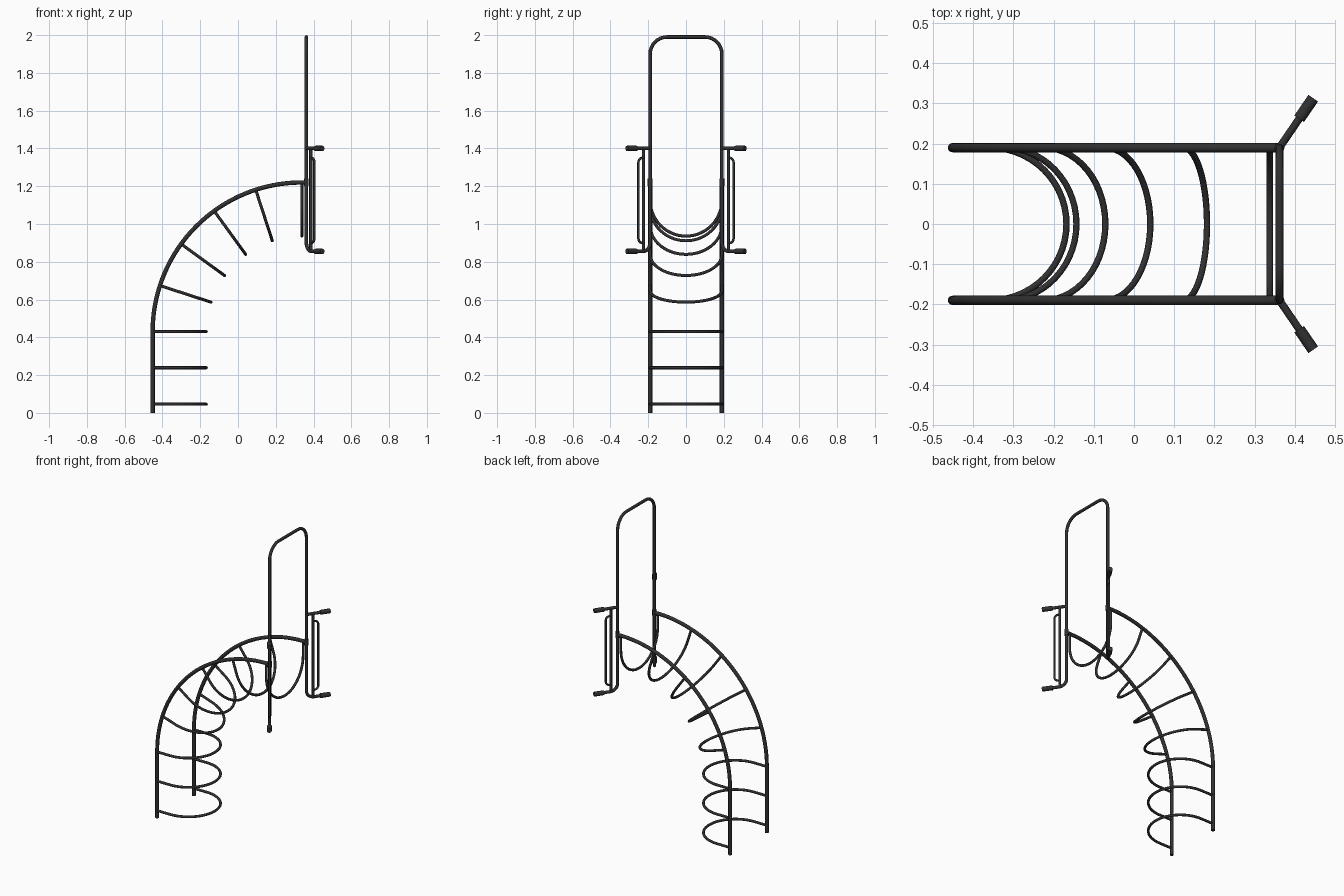
import bpy
from math import sin, cos, pi, radians
from mathutils import Vector

if "Cube" in bpy.data.objects:
    bpy.data.objects.remove(bpy.data.objects["Cube"])

mat = bpy.data.materials.new("dark_metal")
mat.diffuse_color = (0.03, 0.03, 0.03, 1)
mat.use_nodes = True
mat.node_tree.nodes["Principled BSDF"].inputs["Base Color"].default_value = mat.diffuse_color

CX, CZ, R = 0.338, 0.43, 0.79     # centre and radius of the bent rails
HALF, HX = 0.19, 0.362            # half width, x of the hoop
OUT = Vector((0.564, 0.826, 0))   # direction of the wall brackets


def tube(name, pts, r, cyclic=False, sides=4):
    """Round capped tube along a list of points."""
    cu = bpy.data.curves.new(name, 'CURVE')
    cu.dimensions = '3D'
    cu.bevel_depth = r
    cu.bevel_resolution = sides
    cu.use_fill_caps = True
    sp = cu.splines.new('POLY')
    sp.points.add(len(pts) - 1)
    for p, q in zip(sp.points, pts):
        p.co = (*q, 1)
    sp.use_cyclic_u = cyclic
    ob = bpy.data.objects.new(name, cu)
    bpy.context.collection.objects.link(ob)
    bpy.ops.object.select_all(action='DESELECT')
    ob.select_set(True)
    bpy.context.view_layer.objects.active = ob
    bpy.ops.object.convert(target='MESH')
    ob = bpy.context.object
    ob.name = name
    ob.data.materials.append(mat)
    bpy.ops.object.shade_smooth_by_angle(angle=radians(40))
    return ob


def fillet(pts, r, n=8):
    """Round the inner right-angled corners of a path."""
    pts = [Vector(p) for p in pts]
    out = [pts[0]]
    for a, b, c in zip(pts, pts[1:], pts[2:]):
        u, v = (a - b).normalized(), (c - b).normalized()
        o = b + (u + v) * r
        for i in range(n + 1):
            t = pi / 2 * i / n
            out.append(o - v * r * cos(t) - u * r * sin(t))
    return out + [pts[-1]]


# curved side rails
arc = [(CX - R * cos(pi / 2 * i / 32), CZ + R * sin(pi / 2 * i / 32)) for i in range(33)]
for s, side in ((-1, "front"), (1, "back")):
    path = [(x, s * HALF, z) for x, z in [(CX - R, 0)] + arc + [(HX, CZ + R)]]
    tube(f"{side}_rail", path, 0.0115)


# U-shaped steps, set square to the rails
def step(name, x, z, a):
    uv = [(0, HALF)]
    uv += [(0.094 + HALF * sin(pi * i / 28), HALF * cos(pi * i / 28)) for i in range(29)]
    uv += [(0, -HALF)]
    tube(name, [(x + d * cos(a), y, z - d * sin(a)) for d, y in uv], 0.008)


for i, z in enumerate((0.046, 0.239)):
    step(f"lower_step_{i + 1}", CX - R, z, 0)
for i in range(6):
    a = radians(18 * i)
    step(f"upper_step_{i + 1}", CX - R * cos(a), CZ + R * sin(a), a)

# tall hoop: two straight legs and rounded top corners
hoop = [(HX, -HALF, 0.9), (HX, -HALF, 1.99), (HX, HALF, 1.99), (HX, HALF, 0.9)]
tube("hoop", fillet(hoop, 0.09), 0.0095)

# wall brackets, grips and handles on both sides
for s, side in ((-1, "front"), (1, "back")):
    def at(d, z):
        return Vector((HX + OUT.x * d, s * (HALF + OUT.y * d), z))

    tube(f"{side}_lower_bracket", fillet([at(0, 0.902), at(0, 0.855), at(0.1, 0.855)], 0.046), 0.0095)
    tube(f"{side}_upper_bracket", [at(0, 1.4), at(0.1, 1.4)], 0.0095)
    tube(f"{side}_bracket_post", [at(0.042, 0.855), at(0.042, 1.4)], 0.0085)
    tube(f"{side}_handle", fillet([at(0.042, 0.9), at(0.075, 0.9), at(0.075, 1.35), at(0.042, 1.35)], 0.025), 0.0065)
    for z, level in ((0.855, "lower"), (1.4, "upper")):
        grip = tube(f"{side}_{level}_grip", [at(0.087, z), at(0.149, z)], 0.0145)
        bev = grip.modifiers.new("soft_ends", 'BEVEL')
        bev.width, bev.segments, bev.limit_method = 0.002, 2, 'ANGLE'
        bev.angle_limit = radians(50)
    # sleeve joining rail and hoop
    tube(f"{side}_sleeve", [(HX, s * HALF, 1.2), (HX, s * HALF, 1.24)], 0.0125)
